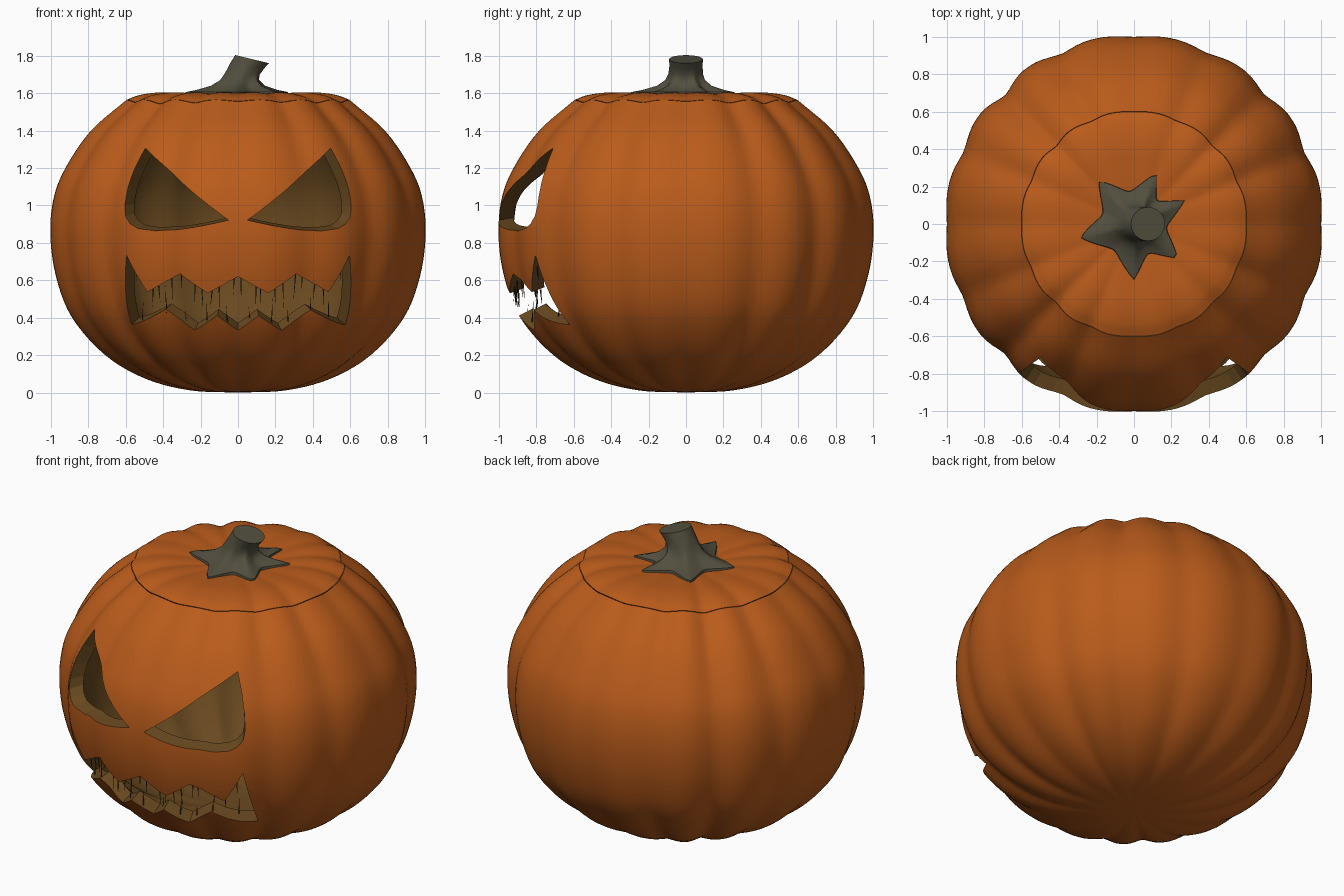
import bpy, bmesh, math, random
from mathutils import Vector

random.seed(4)
if "Cube" in bpy.data.objects:
    bpy.data.objects.remove(bpy.data.objects["Cube"])


def material(name, color):
    m = bpy.data.materials.new(name)
    m.use_nodes = True
    m.diffuse_color = (*color, 1)
    bsdf = m.node_tree.nodes["Principled BSDF"]
    bsdf.inputs["Base Color"].default_value = (*color, 1)
    bsdf.inputs["Roughness"].default_value = 0.7
    return m


SKIN = material("orange skin", (0.49, 0.106, 0.011))
FLESH = material("tan flesh", (0.14, 0.067, 0.014))
STEM = material("grey green stem", (0.085, 0.078, 0.05))
FIBRE = material("dark fibre", (0.05, 0.028, 0.01))


def finish(name, bm, mats, smooth=40):
    bmesh.ops.remove_doubles(bm, verts=bm.verts, dist=1e-5)
    bmesh.ops.recalc_face_normals(bm, faces=bm.faces)
    mesh = bpy.data.meshes.new(name)
    bm.to_mesh(mesh)
    bm.free()
    for m in mats:
        mesh.materials.append(m)
    ob = bpy.data.objects.new(name, mesh)
    bpy.context.collection.objects.link(ob)
    if smooth:
        shade(ob, smooth)
    return ob


def shade(ob, angle):
    bpy.ops.object.select_all(action='DESELECT')
    ob.select_set(True)
    bpy.context.view_layer.objects.active = ob
    bpy.ops.object.shade_smooth_by_angle(angle=math.radians(angle))


def bridge(bm, rings, mat_of=lambda i: 0):
    for i, (a, b) in enumerate(zip(rings, rings[1:])):
        n = len(a)
        for k in range(n):
            f = bm.faces.new((a[k], a[(k + 1) % n], b[(k + 1) % n], b[k]))
            f.material_index = mat_of(i)


# Half profile of the pumpkin as (radius, height)
BODY = [(0, 0), (.26, .012), (.5, .075), (.71, .2), (.885, .4), (.97, .62),
        (1, .85), (.98, 1.05), (.915, 1.21), (.785, 1.4), (.6, 1.563)]
LID = [(.5975, 1.565), (.53, 1.59), (.42, 1.604), (.28, 1.598), (.14, 1.588), (0, 1.585)]
SEGS = 160


def smooth_path(points, steps=5):
    p = [Vector(q) for q in points]
    p = [2 * p[0] - p[1]] + p + [2 * p[-1] - p[-2]]
    out = []
    for a, b, c, d in zip(p, p[1:], p[2:], p[3:]):
        for s in range(steps):
            t = s / steps
            out.append(b + (c - a) * t / 2 + (2 * a - 5 * b + 4 * c - d) * t * t / 2
                       + (3 * b - a - 3 * c + d) * t ** 3 / 2)
    out.append(p[-2])
    return [(max(q.x, 0), max(q.y, 0)) for q in out]


def inner(path):
    return [(r * .92, .82 + (z - .82) * .92) for r, z in path]


BULGE = .012


def groove(a):
    # Broad soft ribs with narrow valleys, deeper away from the axes
    rib = math.sqrt(math.sin(8 * a) ** 2 + .06)
    depth = BULGE + .02 * math.sin(2 * a) ** 2 * (1 + .35 * math.sin(3 * a + 1))
    return depth * (1 - min(rib, 1)) * 1.3


def lathe(name, outer, closing):
    """Ribbed outer path followed by the inner path, as one closed wall."""
    bm = bmesh.new()
    rings = []
    for r, z in outer + closing:
        fade = min(r / .7, 1) ** 2
        ring = []
        for k in range(SEGS):
            a = math.tau * k / SEGS
            d = groove(a) * fade
            rr = r * (1 + BULGE * fade - d)
            zz = max(z - d * (z - .85) / .8, 0)
            ring.append(bm.verts.new((rr * math.cos(a), rr * math.sin(a), zz)))
        rings.append(ring)
    bridge(bm, rings, lambda i: 0 if i < len(outer) - 1 else 1)
    # Collapsed quads at the poles become triangles
    bmesh.ops.dissolve_degenerate(bm, dist=1e-5, edges=bm.edges)
    return finish(name, bm, [SKIN, FLESH])


body_path = smooth_path(BODY)
body = lathe("pumpkin_shell", body_path, inner(body_path)[::-1])
lid_path = smooth_path(LID)[::-1]
lid = lathe("lid", lid_path, inner(lid_path)[::-1])


def on_skin(x, z):
    for (r0, z0), (r1, z1) in zip(body_path, body_path[1:]):
        if z0 <= z <= z1:
            r = r0 + (r1 - r0) * (z - z0) / (z1 - z0)
            return Vector((x, -math.sqrt(r * r - x * x), z))


def cut(name, cells, outline, centre_z):
    """Cut a hole whose walls run towards a point on the axis."""
    bm = bmesh.new()
    c = Vector((0, 0, centre_z))

    def layer(s):
        return [bm.verts.new(c + (on_skin(x, z) - c) * s) for x, z in outline]
    front, back = layer(1.22), layer(.72)
    for lay in (front, back):
        for cell in cells:
            bm.faces.new([lay[i] for i in cell])
    bridge(bm, [front, back])
    bmesh.ops.triangulate(bm, faces=bm.faces)
    for f in bm.faces:
        f.material_index = 1
    cutter = finish(name, bm, [SKIN, FLESH], 0)
    cutter.hide_render = True
    mod = body.modifiers.new(name, 'BOOLEAN')
    mod.operation = 'DIFFERENCE'
    mod.solver = 'EXACT'
    mod.object = cutter
    bpy.context.view_layer.objects.active = body
    bpy.ops.object.modifier_apply(modifier=mod.name)
    bpy.data.objects.remove(cutter)


# Slanted eyes
EYE = [(.05, .922), (.49, 1.305), (.545, 1.2), (.585, 1.09), (.6, 1), (.595, .945),
       (.57, .905), (.53, .88), (.44, .863), (.34, .868), (.22, .888)]
fan = [(0, i, i + 1) for i in range(1, len(EYE) - 1)]
for side, label in ((1, "left"), (-1, "right")):
    cut(label + "_eye_cutter", fan, [(x * side, z) for x, z in EYE], 1.1)

# Jagged mouth, drawn as one half and mirrored
upper = [(.59, .735), (.48, .54), (.31, .635), (.16, .535), (0, .62)]
lower = [(.58, .355), (.39, .44), (.23, .335), (.11, .415), (0, .33)]


def mirrored(half):
    return [(-x, z) for x, z in half] + half[-2::-1]


upper, lower = mirrored(upper), mirrored(lower)
n = len(upper)
cells = [(i, i + 1, 2 * n - 2 - i, 2 * n - 1 - i) for i in range(n - 1)]
cut("mouth_cutter", cells, upper + lower[::-1], .85)
shade(body, 40)


def edge_height(edge, x):
    for (x0, z0), (x1, z1) in zip(edge, edge[1:]):
        if x0 <= x <= x1:
            return z0 + (z1 - z0) * (x - x0) / (x1 - x0)


# Stringy fibres hanging from the upper lip and rising from the lower one
bm = bmesh.new()
for i in range(30):
    x = -.55 + 1.1 * i / 29 + random.uniform(-.012, .012)
    hanging = i % 3 != 1
    z = edge_height(upper if hanging else lower, x)
    length = random.uniform(.08, .17) * (-1 if hanging else 1)
    root = on_skin(x, z) * random.uniform(.95, .985)
    root.z = z - length * .1
    tip = root + Vector((random.uniform(-.012, .012), .01, length))
    base = [bm.verts.new(root + Vector((math.cos(a), math.sin(a), 0)) * .005)
            for a in (0, math.tau / 3, 2 * math.tau / 3)]
    point = bm.verts.new(tip)
    bm.faces.new(base)
    for k in range(3):
        bm.faces.new((base[k], base[(k + 1) % 3], point))
finish("mouth_fibres", bm, [FIBRE], 0)

# Stem: a six-pointed foot sweeping up into a leaning round stalk
TIPS = [-90, -38, 25, 66, 129, 194, 270]


def star(deg):
    for a, b in zip(TIPS, TIPS[1:]):
        if a <= deg <= b:
            t = abs((deg - a) / (b - a) - .5) * 2
            return t ** 1.8


# Each ring: height, lean, radius, point length, tilt
STALK = [(1.575, 0, .18, .125, 0), (1.606, 0, .175, .12, 0), (1.617, 0, .145, .09, 0),
         (1.64, .004, .115, .04, 0), (1.67, .012, .097, .015, 0), (1.705, .025, .09, .004, .08),
         (1.745, .048, .089, 0, .18), (1.782, .075, .09, 0, .24)]
bm = bmesh.new()
rings = []
for z, lean, radius, point, tilt in STALK:
    ring = []
    for k in range(72):
        deg = -90 + 5 * k
        a = math.radians(deg)
        r = radius + point * star(deg)
        dx = r * math.cos(a)
        ring.append(bm.verts.new((lean + dx, r * math.sin(a), z - tilt * dx)))
    rings.append(ring)
bridge(bm, rings)
bm.faces.new(rings[0])
bm.faces.new(rings[-1])
finish("stem", bm, [STEM], 50)
